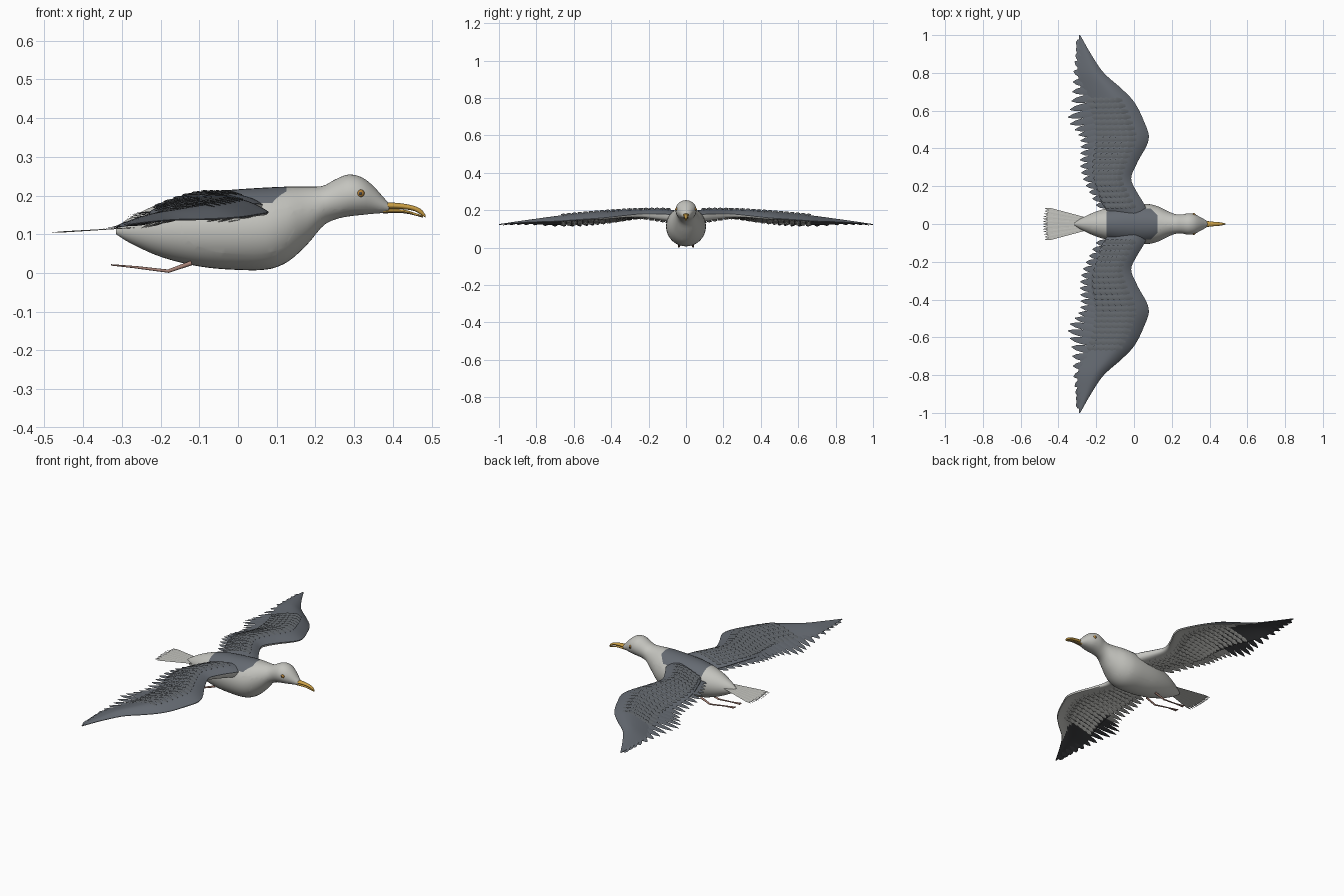
import bpy, bmesh, math
from mathutils import Vector

if "Cube" in bpy.data.objects:
    bpy.data.objects.remove(bpy.data.objects["Cube"])


def material(name, r, g, b):
    m = bpy.data.materials.new(name)
    m.use_nodes = True
    m.diffuse_color = (r, g, b, 1)
    bsdf = m.node_tree.nodes["Principled BSDF"]
    bsdf.inputs["Base Color"].default_value = (r, g, b, 1)
    bsdf.inputs["Roughness"].default_value = 0.8
    return m


white = material("soft white", 0.55, 0.55, 0.515)
slate = material("slate grey", 0.13, 0.145, 0.168)
covert = material("covert grey", 0.125, 0.137, 0.15)
pale = material("pale feather", 0.58, 0.58, 0.55)
dark = material("charcoal", 0.06, 0.062, 0.068)
yellow = material("beak yellow", 0.60, 0.35, 0.06)
brown = material("beak brown", 0.18, 0.12, 0.05)
pink = material("leg pink", 0.38, 0.22, 0.18)
amber = material("eye amber", 0.45, 0.22, 0.04)


def finish(name, bm, mats, mirror=False, angle=40):
    bmesh.ops.recalc_face_normals(bm, faces=bm.faces)
    mesh = bpy.data.meshes.new(name)
    bm.to_mesh(mesh)
    bm.free()
    ob = bpy.data.objects.new(name, mesh)
    bpy.context.collection.objects.link(ob)
    for m in mats:
        mesh.materials.append(m)
    if mirror:
        ob.modifiers.new("mirror", "MIRROR").use_axis = (False, True, False)
    bpy.ops.object.select_all(action="DESELECT")
    ob.select_set(True)
    bpy.context.view_layer.objects.active = ob
    bpy.ops.object.shade_smooth_by_angle(angle=math.radians(angle))


def curve(rows, x):
    """Smooth interpolation of rows keyed by their first value."""
    i = 0
    while i < len(rows) - 2 and x > rows[i + 1][0]:
        i += 1
    a, b = rows[i], rows[i + 1]
    before, after = rows[max(i - 1, 0)], rows[min(i + 2, len(rows) - 1)]
    h = b[0] - a[0]
    u = min(max((x - a[0]) / h, 0), 1)
    out = []
    for k in range(1, len(a)):
        m0 = (b[k] - before[k]) / (b[0] - before[0]) * h
        m1 = (after[k] - a[k]) / (after[0] - a[0]) * h
        out.append((2*u**3 - 3*u**2 + 1) * a[k] + (u**3 - 2*u**2 + u) * m0
                   + (3*u**2 - 2*u**3) * b[k] + (u**3 - u**2) * m1)
    return out


def loft(bm, rows, rings, sides):
    """Elliptical tube along x; rows hold x, bottom, top, half width."""
    loops = []
    for i in range(rings + 1):
        x = rows[0][0] + (rows[-1][0] - rows[0][0]) * i / rings
        lo, hi, w = curve(rows, x)
        loops.append([bm.verts.new((x, w * math.cos(a), (lo + hi) / 2 + (hi - lo) / 2 * math.sin(a)))
                      for a in (math.tau * k / sides for k in range(sides))])
    for p, q in zip(loops, loops[1:]):
        for k in range(sides):
            n = (k + 1) % sides
            bm.faces.new((p[k], p[n], q[n], q[k]))
    bm.faces.new(loops[0])
    bm.faces.new(loops[-1])


def feather(bm, base, tip, width, top, under, blunt=0.55, rise=0.002, steps=5):
    """Thin leaf with a raised spine, widest at the blunt position."""
    base, tip = Vector(base), Vector(tip)
    side = (tip - base).cross(Vector((0, 0, 1))).normalized()
    up = Vector((0, 0, rise))
    rows = []
    for i in range(steps + 1):
        u = i / steps
        f = 0.5 + 0.5 * u / blunt if u < blunt else math.sqrt(max(1 - ((u - blunt) / (1 - blunt))**2, 0.01))
        p = base.lerp(tip, u)
        s = side * width / 2 * f
        rows.append([bm.verts.new(v) for v in (p - s, p + up * f, p + s, p - up * f * 0.5)])
    for a, b in zip(rows, rows[1:]):
        for k in range(4):
            n = (k + 1) % 4
            bm.faces.new((a[k], a[n], b[n], b[k])).material_index = top if k < 2 else under
    bm.faces.new(rows[0])
    bm.faces.new(rows[-1])


# Body and head, with the grey back patch cut in
bm = bmesh.new()
loft(bm, [(-0.315, 0.100, 0.118, 0.008), (-0.28, 0.078, 0.142, 0.030), (-0.2, 0.042, 0.180, 0.066),
          (-0.1, 0.017, 0.207, 0.093), (0, 0.008, 0.216, 0.105), (0.08, 0.010, 0.221, 0.105),
          (0.13, 0.030, 0.223, 0.092), (0.18, 0.075, 0.223, 0.067), (0.22, 0.122, 0.225, 0.052),
          (0.25, 0.138, 0.241, 0.050), (0.285, 0.146, 0.254, 0.056), (0.32, 0.150, 0.247, 0.052),
          (0.35, 0.153, 0.224, 0.037), (0.375, 0.155, 0.196, 0.023), (0.39, 0.158, 0.180, 0.014)], 60, 40)
patch = [(Vector(p), Vector(n)) for p, n in (
    ((-0.145, 0, 0), (-1, 0, 0)), ((0.125, 0, 0), (1, 0, 0)), ((0, 0, 0.165), (0, 0, -1)),
    ((0, 0.082, 0), (0, 1, 0)), ((0, -0.082, 0), (0, -1, 0)),
    ((0.125, 0.045, 0), (1, 1, 0)), ((0.125, -0.045, 0), (1, -1, 0)))]
for p, n in patch:
    bmesh.ops.bisect_plane(bm, geom=bm.verts[:] + bm.edges[:] + bm.faces[:], plane_co=p, plane_no=n)
for f in bm.faces:
    c = f.calc_center_median()
    f.material_index = int(all((c - p).dot(n) < 0 for p, n in patch))
finish("body", bm, [white, slate])

# Beak, with a darker underside
bm = bmesh.new()
loft(bm, [(0.375, 0.165, 0.183, 0.017), (0.42, 0.165, 0.180, 0.012),
          (0.455, 0.160, 0.173, 0.009), (0.475, 0.149, 0.163, 0.005), (0.484, 0.143, 0.150, 0.002)], 16, 16)
finish("upper_beak", bm, [yellow])
bm = bmesh.new()
loft(bm, [(0.375, 0.154, 0.166, 0.014), (0.43, 0.154, 0.163, 0.009), (0.478, 0.143, 0.148, 0.003)], 12, 16)
bm.normal_update()
bmesh.ops.recalc_face_normals(bm, faces=bm.faces)
for f in bm.faces:
    f.material_index = int(f.normal.z < -0.6)
finish("lower_beak", bm, [yellow, brown])

# Eyes
for name, mat, radius, y in (("eyes", amber, 0.011, 0.046), ("pupils", dark, 0.005, 0.0535)):
    bm = bmesh.new()
    bmesh.ops.create_uvsphere(bm, u_segments=16, v_segments=10, radius=radius)
    bmesh.ops.translate(bm, verts=bm.verts, vec=(0.316, y, 0.205))
    finish(name, bm, [mat], mirror=True)

# Wing stations: span, leading x, trailing x, crest height, thickness
WING = [(0.05, 0.075, -0.13, 0.198, 0.062), (0.1, 0.057, -0.165, 0.205, 0.062),
        (0.17, 0.015, -0.195, 0.206, 0.052), (0.24, -0.015, -0.220, 0.205, 0.040),
        (0.32, 0.015, -0.228, 0.202, 0.032), (0.45, 0.078, -0.215, 0.194, 0.026),
        (0.55, 0.050, -0.225, 0.185, 0.020), (0.65, -0.002, -0.255, 0.175, 0.015),
        (0.72, -0.070, -0.282, 0.166, 0.012), (0.8, -0.160, -0.298, 0.155, 0.009),
        (0.9, -0.228, -0.296, 0.141, 0.006), (1.0, -0.285, -0.290, 0.126, 0.003)]


def wing_point(y, t, under=False, lift=0):
    lead, trail, crest, thick = curve(WING, y)
    scale = (lead - trail) / 0.25
    z = crest - scale * (0.03 * max(1 - t / 0.35, 0)**2 + 0.05 * max((t - 0.35) / 0.65, 0)**1.5)
    if under:
        z -= thick * 2.6 * math.sqrt(t) * (1 - t) + 0.002
    return Vector((lead + (trail - lead) * t, y, z + lift))


# Wing panels: grey above, pale below, charcoal under the tips
bm = bmesh.new()
SPAN, CHORD = 50, 16
grids = []
for under in (False, True):
    grid = [[bm.verts.new(wing_point(0.05 + 0.95 * i / SPAN, (j / CHORD)**1.5, under))
             for j in range(CHORD + 1)] for i in range(SPAN + 1)]
    grids.append(grid)
    for i in range(SPAN):
        for j in range(CHORD):
            f = bm.faces.new((grid[i][j], grid[i + 1][j], grid[i + 1][j + 1], grid[i][j + 1]))
            y, t = 0.05 + 0.95 * i / SPAN, (j / CHORD)**1.5
            f.material_index = 0 if not under else (2 if y + 0.45 * t > 0.84 else 1)
a, b = grids
for i in range(SPAN):
    for j in (0, CHORD):
        bm.faces.new((a[i][j], a[i + 1][j], b[i + 1][j], b[i][j]))
finish("wings", bm, [slate, pale, dark], mirror=True)

# Overlapping rows of small feathers above and below
for name, under, mat, sign in (("upper_coverts", False, covert, 1), ("lower_coverts", True, pale, -1)):
    bm = bmesh.new()
    for i in range(20):
        y = 0.095 + 0.0295 * i
        for k in range(6):
            t = 0.22 + 0.115 * k
            feather(bm, wing_point(y, t, under, 0.001 * sign),
                    wing_point(y, min(t + 0.18, 1), under, 0.009 * sign), 0.029, 0, 0, 0.6, 0.003, 4)
    finish(name, bm, [mat], mirror=True, angle=60)

# Flight feathers: short inner ones, long middle ones, swept tips
bm = bmesh.new()
SHAPE = [(0.1, 0.035, 0.0), (0.3, 0.055, -0.01), (0.47, 0.070, -0.02), (0.54, 0.10, -0.035),
         (0.59, 0.125, -0.04), (0.66, 0.085, -0.03), (0.74, 0.035, 0.0), (0.82, 0.015, 0.04),
         (0.94, 0.005, 0.05)]
for i in range(24):
    y = 0.1 + 0.036 * i
    reach, sweep = curve(SHAPE, y)
    base = wing_point(y, 0.6, True, 0.004)
    tip = wing_point(min(y + sweep, 0.995), 1, True, -0.004 - 0.08 * reach)
    tip.x -= reach
    feather(bm, base, tip, 0.042, 0, 2 if y > 0.5 else 1, 0.35, 0.002, 7)
finish("flight_feathers", bm, [slate, pale, dark], mirror=True)

# Tail fan
bm = bmesh.new()
for i in range(13):
    s = (i - 6) / 6
    feather(bm, (-0.26, 0.032 * s, 0.117 + 0.001 * (i % 2)),
            (-0.482 + 0.012 * s * s, 0.083 * s, 0.104 + 0.001 * (i % 2)), 0.0165, 0, 0, 0.85, 0.001, 7)
finish("tail", bm, [white])


# Legs and webbed feet trailing behind
def limb(bm, p, q, r1, r2):
    p, q = Vector(p), Vector(q)
    d = q - p
    made = bmesh.ops.create_cone(bm, cap_ends=True, segments=10, radius1=r1, radius2=r2, depth=d.length)
    turn = d.to_track_quat("Z", "Y").to_matrix()
    for v in made["verts"]:
        v.co = turn @ v.co + (p + q) / 2


bm = bmesh.new()
ankle = (-0.265, 0.030, 0.015)
limb(bm, (-0.12, 0.036, 0.026), (-0.182, 0.038, 0.004), 0.006, 0.0045)
limb(bm, (-0.178, 0.038, 0.0045), ankle, 0.0042, 0.0032)
tips = [(-0.328, 0.028 + dy, 0.021) for dy in (-0.010, 0, 0.010)]
for t in tips:
    limb(bm, ankle, t, 0.003, 0.0018)
for p, q in zip(tips, tips[1:]):
    bm.faces.new([bm.verts.new(v) for v in (ankle, p, q)])
finish("legs", bm, [pink], mirror=True)
